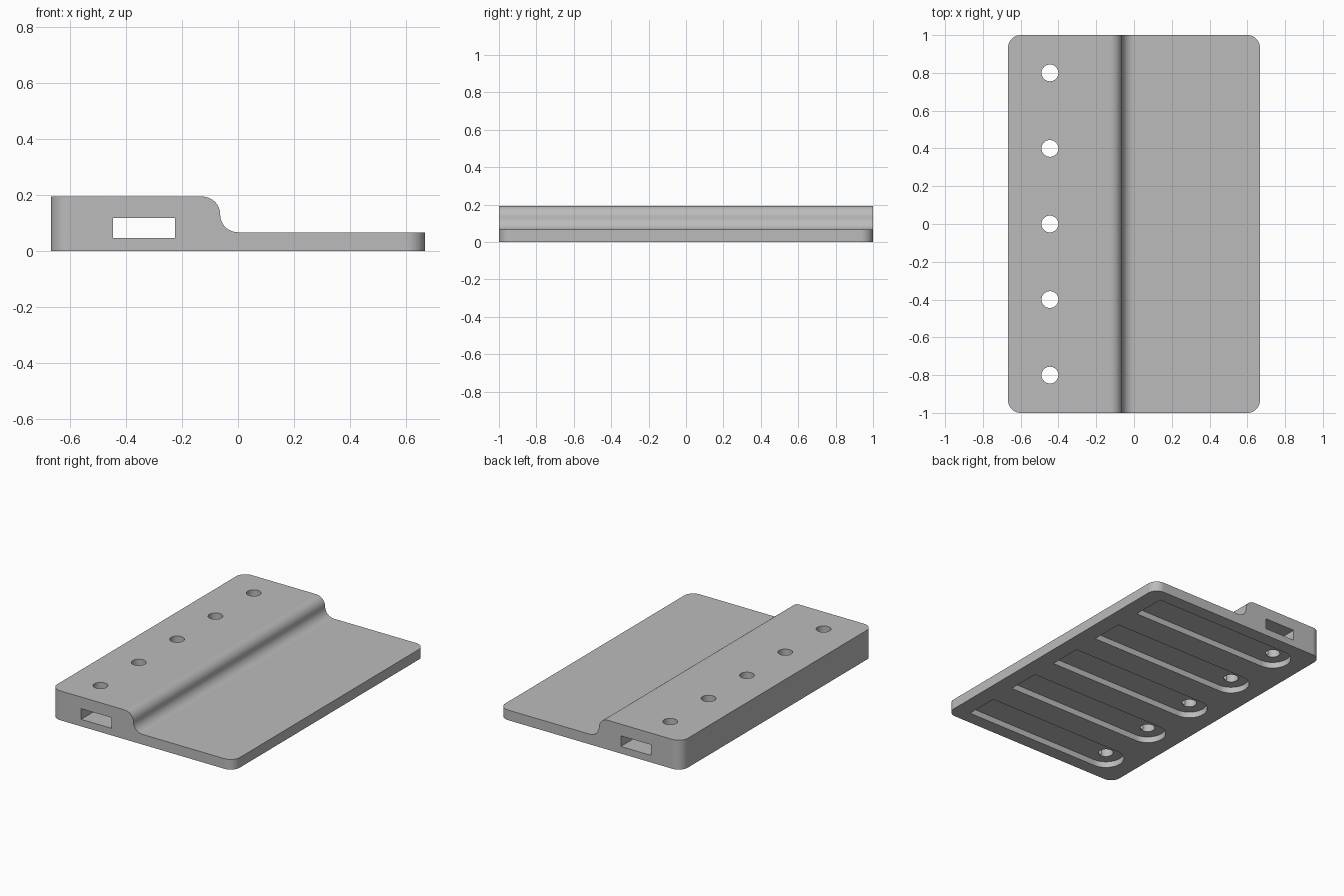
import bpy
import bmesh
from math import pi, sin, cos, radians
from mathutils import Vector

if "Cube" in bpy.data.objects:
    bpy.data.objects.remove(bpy.data.objects["Cube"])

# Main dimensions
HALF_X, HALF_Y = 0.667, 1.0
THIN, THICK = 0.067, 0.194
STEP_R = (THICK - THIN) / 2
STEP_X = -STEP_R
HOLE_X, HOLE_R = -0.445, 0.0445
SLOT_R, SLOT_END, SLOT_DEPTH = 0.111, 0.555, 0.04

grey = bpy.data.materials.new("grey")
grey.use_nodes = True
grey.diffuse_color = (0.5, 0.5, 0.5, 1)
grey.node_tree.nodes["Principled BSDF"].inputs["Base Color"].default_value = (0.5, 0.5, 0.5, 1)


def arc(cx, cy, r, start, end, n):
    steps = [radians(start + (end - start) * i / n) for i in range(n + 1)]
    return [(cx + r * cos(a), cy + r * sin(a)) for a in steps]


def prism(name, points, offset, bevel_corners=False):
    """Extrude a closed outline of 3D points along the offset."""
    bm = bmesh.new()
    face = bm.faces.new([bm.verts.new(p) for p in points])
    extruded = bmesh.ops.extrude_face_region(bm, geom=[face])["geom"]
    bmesh.ops.translate(bm, vec=Vector(offset),
                        verts=[v for v in extruded if isinstance(v, bmesh.types.BMVert)])
    if bevel_corners:
        corners = [e for e in bm.edges
                   if all(abs(abs(v.co.x) - HALF_X) < 1e-5 for v in e.verts)
                   and abs(e.verts[0].co.y - e.verts[1].co.y) < 1e-5
                   and abs(e.verts[0].co.z - e.verts[1].co.z) > 0.01]
        bmesh.ops.bevel(bm, geom=corners, offset=0.067, segments=10,
                        profile=0.5, affect='EDGES')
    bmesh.ops.recalc_face_normals(bm, faces=bm.faces)
    mesh = bpy.data.meshes.new(name)
    bm.to_mesh(mesh)
    bm.free()
    mesh.materials.append(grey)
    obj = bpy.data.objects.new(name, mesh)
    bpy.context.collection.objects.link(obj)
    return obj


# Stepped plate: side profile with an S-shaped step, run along y
profile = [(-HALF_X, 0), (HALF_X, 0), (HALF_X, THIN)]
profile += arc(STEP_X + STEP_R, THIN + STEP_R, STEP_R, 270, 180, 14)
profile += arc(STEP_X - STEP_R, THIN + STEP_R, STEP_R, 0, 90, 14)[1:]
profile += [(-HALF_X, THICK)]
plate = prism("stepped_plate", [(x, -HALF_Y, z) for x, z in profile],
              (0, 2 * HALF_Y, 0), bevel_corners=True)

# Cutter for the rectangular tunnel through the thick side
tunnel = [(-0.446, 0.0465), (-0.224, 0.0465), (-0.224, 0.117), (-0.446, 0.117)]
cutters = [prism("tunnel_cutter", [(x, -1.2, z) for x, z in tunnel], (0, 2.4, 0))]

# Cutters for the round holes and the round-ended recesses underneath
for i in range(5):
    y = (i - 2) * 0.4
    slot = arc(HOLE_X, y, SLOT_R, 90, 270, 24)
    slot += [(SLOT_END, y - SLOT_R), (SLOT_END, y + SLOT_R)]
    hole = arc(HOLE_X, y, HOLE_R, 0, 360, 32)[:-1]
    cutters.append(prism("recess_cutter", [(px, py, -0.1) for px, py in slot],
                         (0, 0, 0.1 + SLOT_DEPTH)))
    cutters.append(prism("hole_cutter", [(px, py, -0.2) for px, py in hole], (0, 0, 0.6)))

# Cut everything out of the plate
bpy.ops.object.select_all(action='DESELECT')
bpy.context.view_layer.objects.active = plate
plate.select_set(True)
for cutter in cutters:
    cutter.hide_render = True
    mod = plate.modifiers.new("cut", 'BOOLEAN')
    mod.operation = 'DIFFERENCE'
    mod.solver = 'EXACT'
    mod.object = cutter
    bpy.ops.object.modifier_apply(modifier=mod.name)
    bpy.data.objects.remove(cutter)

# Smooth curved walls, keep hard edges crisp
bpy.ops.object.shade_smooth_by_angle(angle=radians(30))
weighted = plate.modifiers.new("flat_faces", 'WEIGHTED_NORMAL')
weighted.keep_sharp = True
